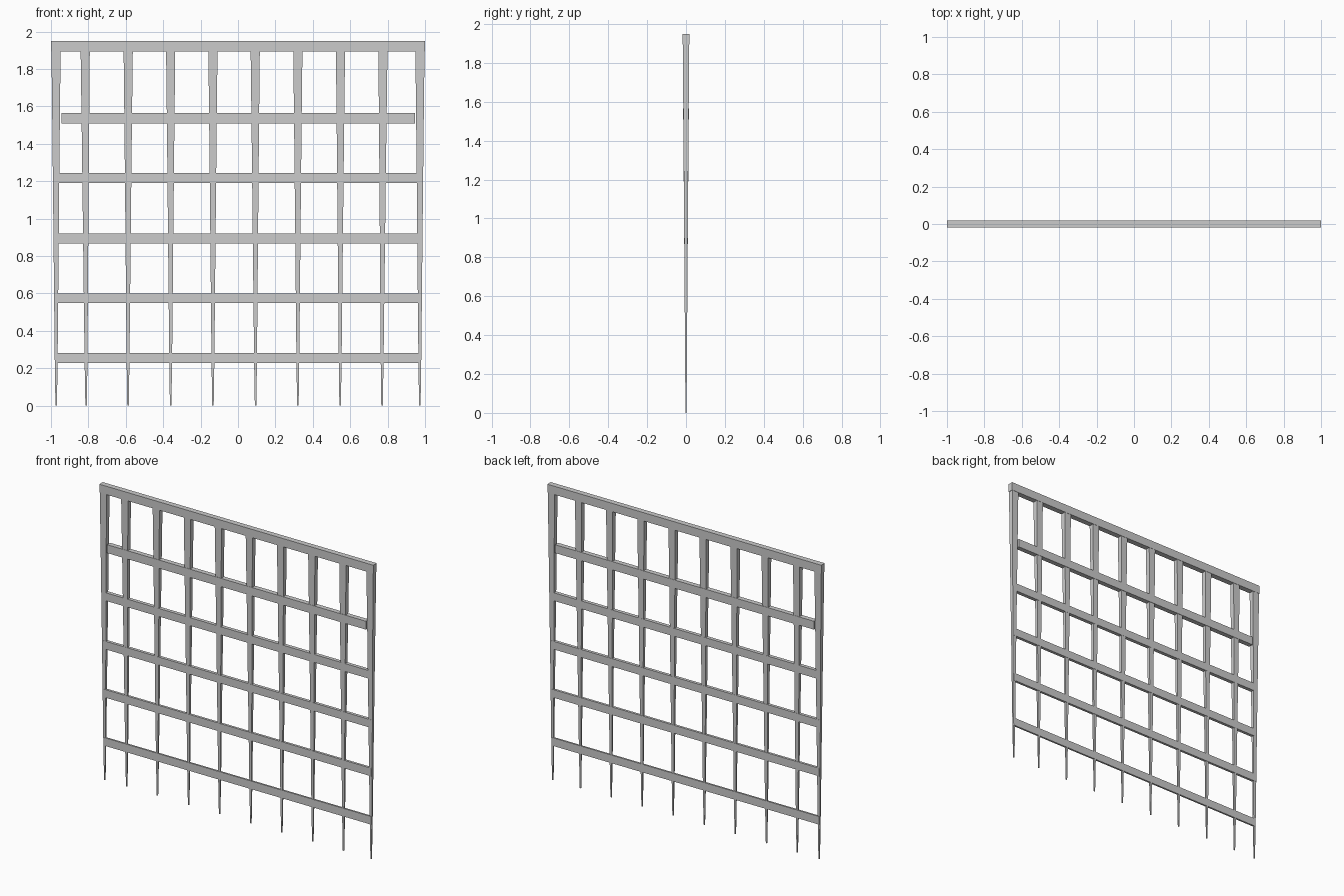
import bpy

if "Cube" in bpy.data.objects:
    bpy.data.objects.remove(bpy.data.objects["Cube"])


def loft(name, rings):
    """Closed solid through rings of four points each."""
    verts = [p for ring in rings for p in ring]
    faces = [(3, 2, 1, 0)]
    for r in range(len(rings) - 1):
        a, b = r * 4, r * 4 + 4
        faces += [(a + i, a + (i + 1) % 4, b + (i + 1) % 4, b + i) for i in range(4)]
    n = len(verts)
    faces.append((n - 4, n - 3, n - 2, n - 1))
    mesh = bpy.data.meshes.new(name)
    mesh.from_pydata(verts, [], faces)
    obj = bpy.data.objects.new(name, mesh)
    bpy.context.collection.objects.link(obj)
    return obj


def post(name, x_bottom, x_top):
    # height, width, depth: narrow at the foot, widening upward
    sections = [(0.0, 0.008, 0.005), (0.23, 0.015, 0.009), (0.9, 0.028, 0.018),
                (1.5, 0.040, 0.027), (1.94, 0.050, 0.033)]
    rings = []
    for z, w, d in sections:
        x = x_bottom + (x_top - x_bottom) * z / 1.94
        w, d = w / 2, d / 2
        rings.append([(x - w, -d, z), (x + w, -d, z), (x + w, d, z), (x - w, d, z)])
    loft(name, rings)


def rail(name, z0, z1, half_length, depth):
    d = depth / 2
    loft(name, [[(x, -d, z0), (x, d, z0), (x, d, z1), (x, -d, z1)]
                for x in (-half_length, half_length)])


# Tapered upright bars
feet = [-0.972, -0.812, -0.588, -0.360, -0.134, 0.094, 0.320, 0.546, 0.770, 0.972]
tops = [-0.973, -0.817, -0.587, -0.360, -0.134, 0.092, 0.320, 0.548, 0.775, 0.973]
for i, (a, b) in enumerate(zip(feet, tops)):
    post(f"upright_bar_{i + 1}", a, b)

# Horizontal rails, thinner towards the bottom
rail("top_rail", 1.895, 1.95, 1.0, 0.036)
rail("upper_rail", 1.51, 1.565, 0.945, 0.032)
for i, (z, half, depth) in enumerate([(1.19, 0.98, 0.024), (0.868, 0.978, 0.020),
                                      (0.548, 0.978, 0.016), (0.228, 0.976, 0.012)]):
    rail(f"cross_rail_{i + 1}", z, z + 0.053, half, depth)
